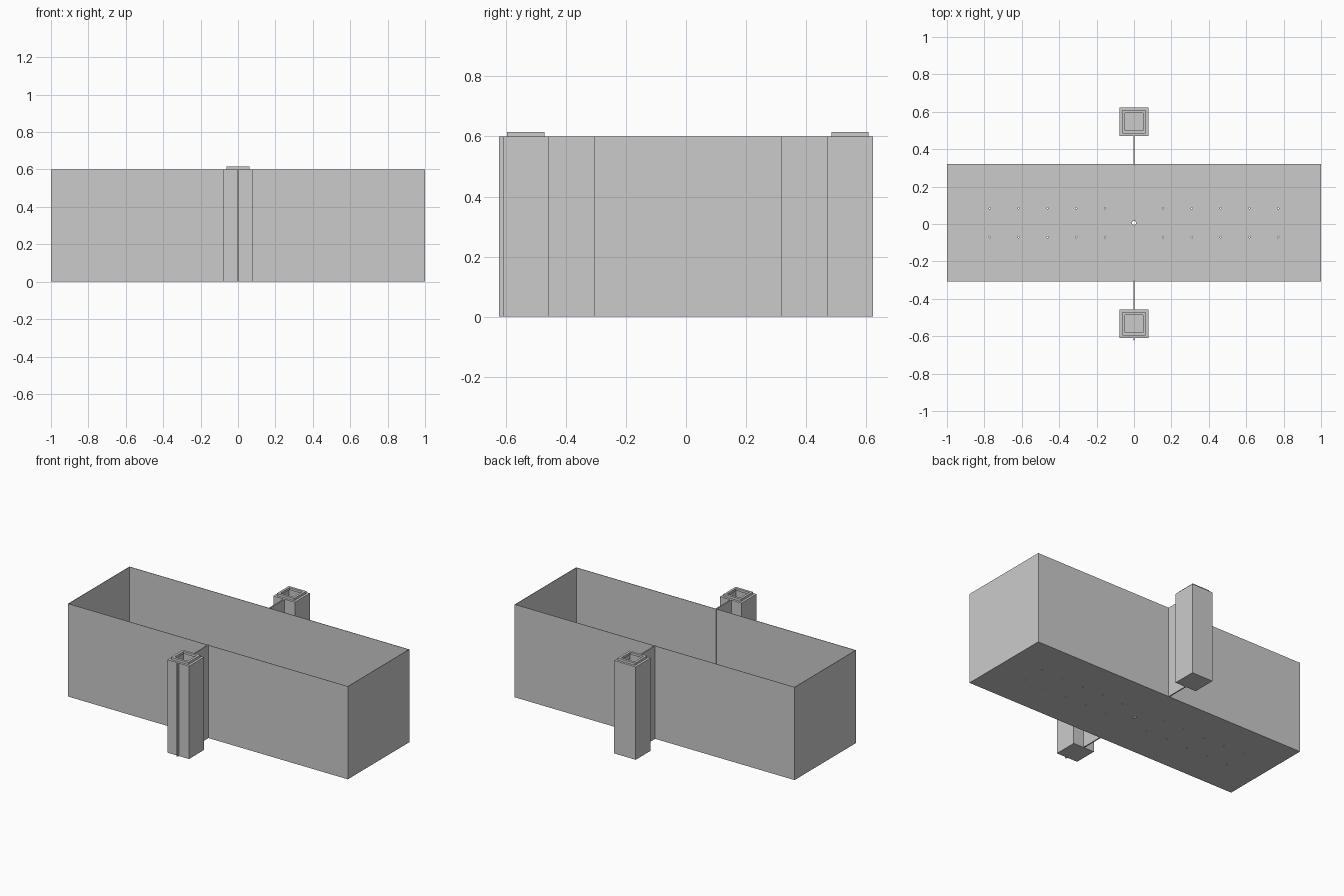
import bpy, bmesh
from mathutils import Matrix, Vector

if "Cube" in bpy.data.objects:
    bpy.data.objects.remove(bpy.data.objects["Cube"])

CY = 0.0065          # centre line of the tank
H = 0.6              # overall wall height


def finish(bm, name):
    mesh = bpy.data.meshes.new(name)
    bm.normal_update()
    bm.to_mesh(mesh)
    bm.free()
    ob = bpy.data.objects.new(name, mesh)
    bpy.context.collection.objects.link(ob)
    return ob


def add_box(bm, x0, x1, y0, y1, z0, z1):
    size = Matrix.Diagonal((x1 - x0, y1 - y0, z1 - z0, 1))
    mid = Matrix.Translation(((x0 + x1) / 2, (y0 + y1) / 2, (z0 + z1) / 2))
    bmesh.ops.create_cube(bm, size=1, matrix=mid @ size)


def box(name, *dims):
    bm = bmesh.new()
    add_box(bm, *dims)
    return finish(bm, name)


def cut(ob, cutter):
    mod = ob.modifiers.new("cut", 'BOOLEAN')
    mod.operation = 'DIFFERENCE'
    mod.solver = 'EXACT'
    mod.object = cutter
    cutter.hide_render = True
    cutter.hide_set(True)


def open_box(name, cx, cy, hx, hy, height, wall, floor):
    """Box with a floor, four walls and an open top."""
    bm = bmesh.new()
    add_box(bm, cx - hx, cx + hx, cy - hy, cy + hy, 0, height)
    top = max(bm.faces, key=lambda f: f.calc_center_median().z)
    bmesh.ops.inset_individual(bm, faces=[top], thickness=wall)
    inner = bmesh.ops.extrude_discrete_faces(bm, faces=[top])["faces"][0]
    bmesh.ops.translate(bm, verts=inner.verts, vec=Vector((0, 0, floor - height)))
    return finish(bm, name)


# Main tank
tank = open_box("tank", 0, CY, 1.0, 0.3135, H, 0.004, 0.004)

# Drain holes in the floor: two rows each side plus one centre hole
bm = bmesh.new()
spots = [(s * (0.155 + 0.154 * i), CY + t * 0.077, 0.004)
         for s in (-1, 1) for t in (-1, 1) for i in range(5)]
spots.append((0, CY, 0.011))
for x, y, r in spots:
    bmesh.ops.create_cone(bm, cap_ends=True, segments=16, radius1=r, radius2=r,
                          depth=0.05, matrix=Matrix.Translation((x, y, 0)))
cut(tank, finish(bm, "drain_hole_cutter"))

# Side columns with a raised collar, each joined to the tank by a thin web
for side, cy in (("front", -0.5335), ("back", 0.5465)):
    column = open_box(side + "_column", 0, cy, 0.077, 0.0765, H, 0.03, 0.004)

    collar = box(side + "_collar", -0.062, 0.062, cy - 0.062, cy + 0.062, H, H + 0.015)
    cut(collar, box(side + "_collar_cutter", -0.047, 0.047,
                    cy - 0.0465, cy + 0.0465, H - 0.1, H + 0.1))

    y0, y1 = (cy + 0.0765, CY - 0.3075) if side == "front" else (CY + 0.3075, cy - 0.0765)
    box(side + "_web", -0.004, 0.004, y0, y1, 0, H)

# Thin fin on the outer face of the front column
box("front_fin", -0.004, 0.004, -0.623, -0.61, 0, H)
